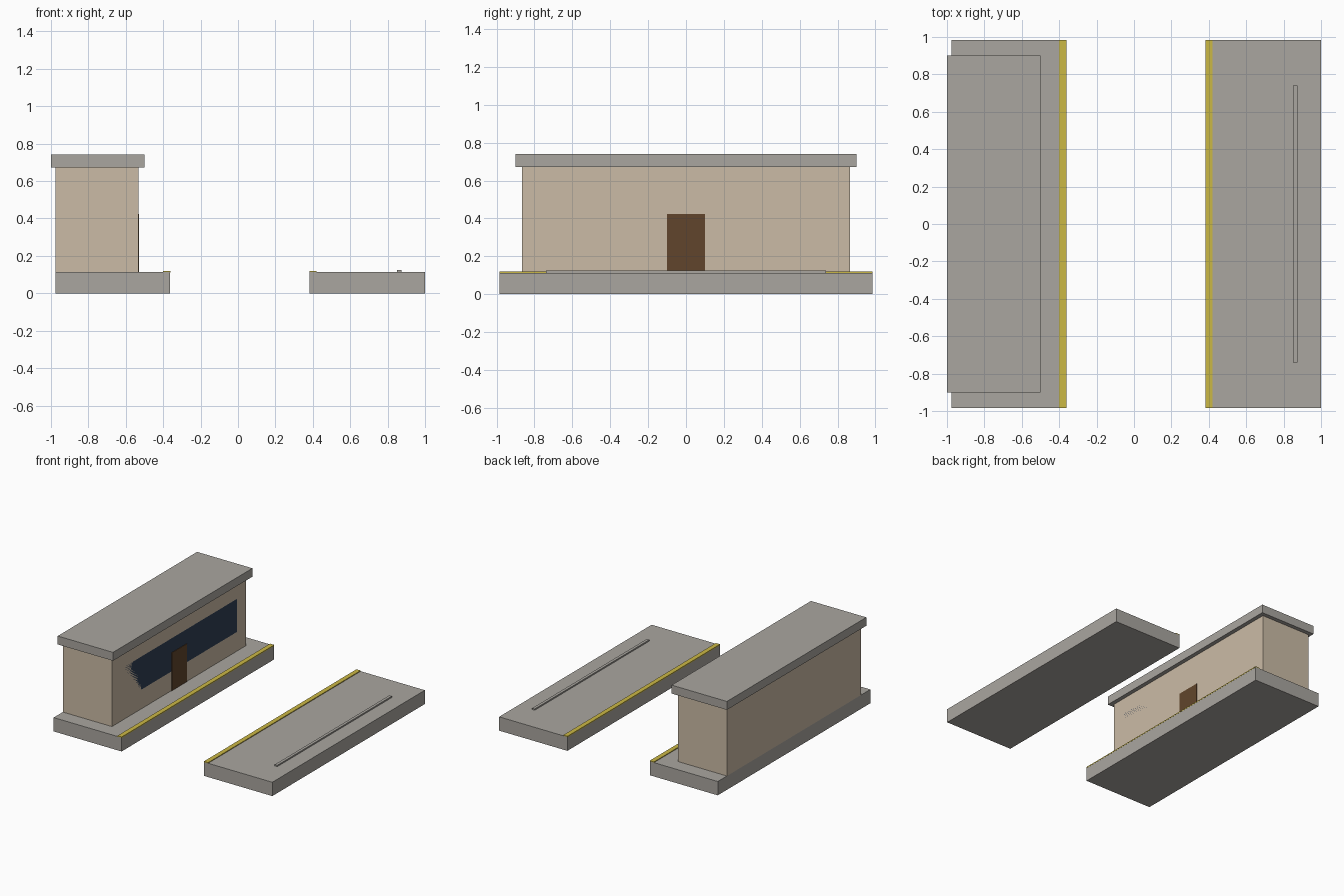
import bpy

cube = bpy.data.objects.get("Cube")
if cube:
    bpy.data.objects.remove(cube, do_unlink=True)


def material(name, rgb):
    mat = bpy.data.materials.new(name)
    mat.use_nodes = True
    mat.diffuse_color = (*rgb, 1)
    mat.node_tree.nodes["Principled BSDF"].inputs["Base Color"].default_value = (*rgb, 1)
    return mat


concrete = material("concrete grey", (0.4, 0.38, 0.35))
plaster = material("warm plaster", (0.6, 0.5, 0.38))
yellow = material("safety yellow", (0.6, 0.48, 0.06))
wood = material("door brown", (0.12, 0.06, 0.025))
glass = material("dark blue glass", (0.03, 0.05, 0.09))


def box(name, mat, x, half_y, z):
    """Box centred on y, spanning the given x and z ranges."""
    bpy.ops.mesh.primitive_cube_add(
        size=1, location=((x[0] + x[1]) / 2, 0, (z[0] + z[1]) / 2))
    ob = bpy.context.object
    ob.name = name
    ob.scale = (x[1] - x[0], 2 * half_y, z[1] - z[0])
    bpy.ops.object.transform_apply(location=False, rotation=False, scale=True)
    ob.data.materials.append(mat)
    return ob


DECK = 0.113
LENGTH = 0.985
WALL = -0.533

# Two facing platforms with warning strips along the track side
box("right_platform", concrete, (-0.977, -0.363), LENGTH, (0, DECK))
box("left_platform", concrete, (0.383, 1.0), LENGTH, (0, DECK))
box("right_edge_strip", yellow, (-0.4, -0.362), LENGTH, (DECK - 0.002, 0.119))
box("left_edge_strip", yellow, (0.382, 0.42), LENGTH, (DECK - 0.002, 0.119))

# Station building with overhanging flat roof
box("building_walls", plaster, (-0.977, WALL), 0.867, (DECK, 0.672))
box("building_roof", concrete, (-1.0, -0.5), 0.9, (0.672, 0.741))
box("door", wood, (WALL - 0.004, WALL + 0.004), 0.1, (DECK, 0.423))

# Long window band set flush in the track-side wall
box("window_band", glass, (WALL - 0.008, WALL), 0.75, (0.27, 0.54))

# Low bench rail on the far platform
box("bench_rail", concrete, (0.85, 0.873), 0.74, (DECK, 0.124))
